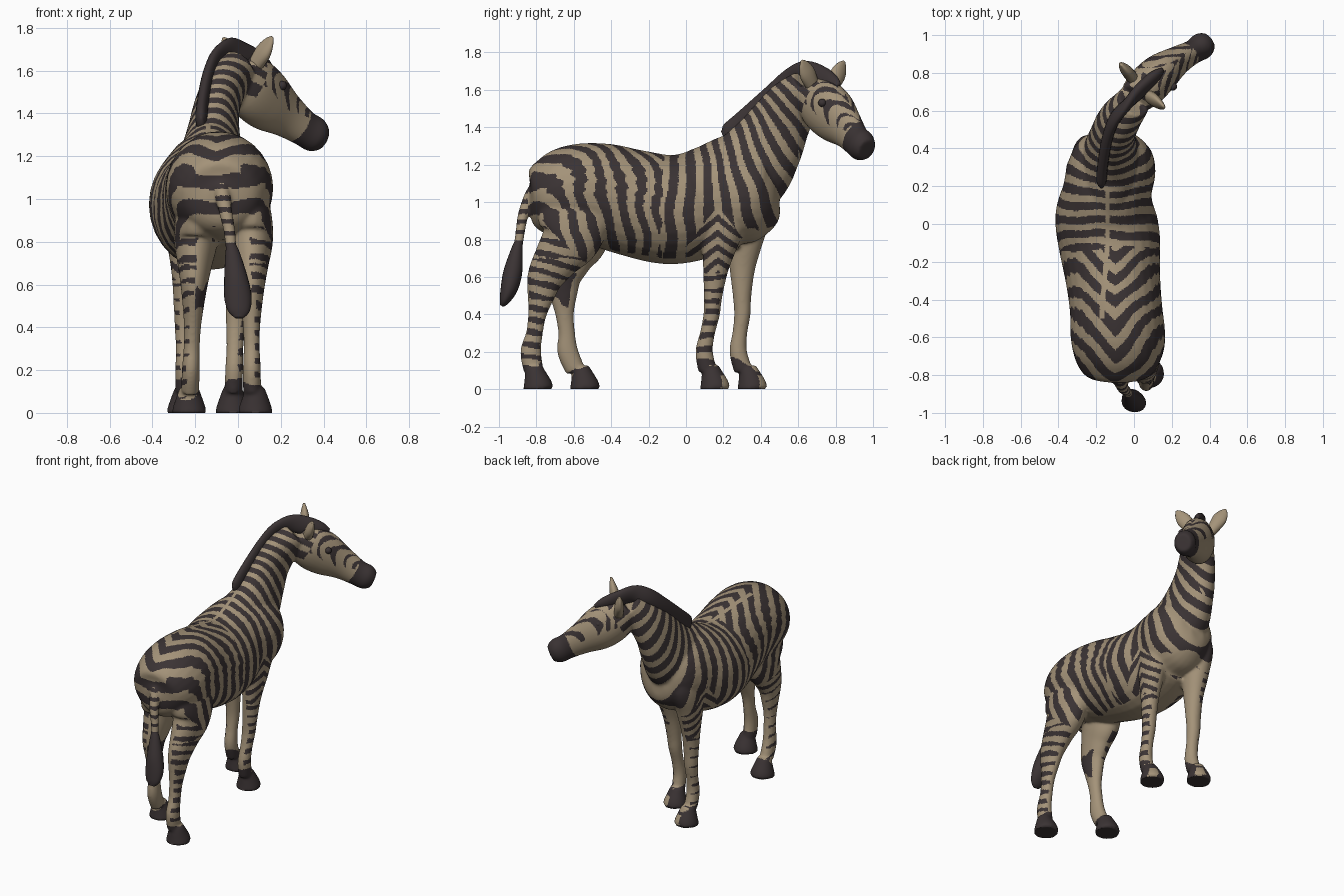
import bpy, bmesh
from math import sin, cos, pi, atan2, hypot
from mathutils import Vector, noise

cube = bpy.data.objects.get("Cube")
if cube:
    bpy.data.objects.remove(cube)


def material(name, rgb):
    m = bpy.data.materials.new(name)
    m.use_nodes = True
    m.diffuse_color = (*rgb, 1)
    m.node_tree.nodes["Principled BSDF"].inputs["Base Color"].default_value = (*rgb, 1)
    return m


TAN = material("tan coat", (0.37, 0.29, 0.19))
DARK = material("dark stripe", (0.043, 0.033, 0.034))


def spline(sections, steps):
    """Catmull-Rom through sections of (x, y, z, half width, half depth)."""
    p = [Vector(s) for s in sections]
    out = []
    for i in range(len(p) - 1):
        a, b, c, d = p[max(i - 1, 0)], p[i], p[i + 1], p[min(i + 2, len(p) - 1)]
        for k in range(steps):
            t = k / steps
            out.append((b * 2 + (c - a) * t + (a * 2 - b * 5 + c * 4 - d) * t ** 2
                        + (b * 3 - a - c * 3 + d) * t ** 3) * 0.5)
    return out + [p[-1]]


def loft(bm, sections, across=(1, 0, 0), steps=5, sides=28):
    """Skin elliptical rings along a path and close both ends."""
    path = spline(sections, steps)
    rings = []
    for i, s in enumerate(path):
        tangent = (path[min(i + 1, len(path) - 1)].xyz - path[max(i - 1, 0)].xyz).normalized()
        side = Vector(across)
        side = (side - tangent * side.dot(tangent)).normalized()
        up = side.cross(tangent)
        w, d = max(s[3], 0.004), max(s[4], 0.004)
        angles = [2 * pi * k / sides for k in range(sides)]
        rings.append([bm.verts.new(s.xyz + side * w * cos(a) + up * d * sin(a)) for a in angles])
    for r, q in zip(rings, rings[1:]):
        for k in range(sides):
            j = (k + 1) % sides
            bm.faces.new((r[k], r[j], q[j], q[k]))
    bm.faces.new(rings[0])
    bm.faces.new(rings[-1])


def finish(name, bm, mats):
    bmesh.ops.recalc_face_normals(bm, faces=bm.faces)
    me = bpy.data.meshes.new(name)
    bm.to_mesh(me)
    bm.free()
    for m in mats:
        me.materials.append(m)
    ob = bpy.data.objects.new(name, me)
    bpy.context.scene.collection.objects.link(ob)
    me.shade_smooth()
    return ob


def part(name, sections, mat, across=(1, 0, 0)):
    bm = bmesh.new()
    loft(bm, sections, across, sides=20)
    return finish(name, bm, [mat])


body = bmesh.new()

# Torso, from rump to chest
loft(body, [(-.085, -.835, .99, .06, .08), (-.085, -.8, .995, .165, .165),
            (-.085, -.72, 1.02, .225, .22), (-.085, -.6, 1.05, .25, .257),
            (-.095, -.45, 1.04, .245, .275), (-.11, -.3, 1.0, .25, .285),
            (-.13, -.1, .96, .27, .292), (-.15, .05, .98, .267, .29),
            (-.14, .18, 1.02, .235, .295), (-.12, .3, 1.03, .235, .275),
            (-.12, .4, 1.01, .2, .23), (-.12, .47, 1.0, .13, .15), (-.12, .5, 1.0, .05, .06)])

# Neck
loft(body, [(-.14, .15, 1.05, .17, .26), (-.125, .33, 1.17, .155, .235),
            (-.115, .43, 1.3, .125, .2), (-.1, .5, 1.42, .108, .168),
            (-.06, .57, 1.53, .1, .14), (0, .65, 1.62, .09, .1)])

# Head
HEAD_SIDE = Vector((.65, -.76, 0))
AXIS = Vector((.67, .54, -.51)).normalized()
BROW = Vector((.06, .72, 1.53))
HEAD_UP = HEAD_SIDE.cross(AXIS).normalized()
loft(body, [(0, .66, 1.6, .085, .09), (.06, .72, 1.53, .108, .145), (.135, .795, 1.46, .105, .146),
            (.228, .863, 1.39, .078, .108), (.31, .91, 1.33, .064, .087),
            (.36, .943, 1.3, .072, .084), (.395, .967, 1.28, .052, .058)], HEAD_SIDE)

# Legs and hooves: (y, z, half width, half depth) per section
HIND = [(-.56, 1.14, .03, .08), (-.58, 1.0, .08, .17), (-.6, .9, .1, .192), (-.62, .8, .102, .162),
        (-.69, .7, .082, .125), (-.75, .6, .064, .1),
        (-.775, .5, .05, .074), (-.795, .4, .04, .05), (-.81, .3, .038, .045),
        (-.83, .2, .042, .056), (-.815, .1, .042, .053)]
FORE = [(.24, 1.14, .03, .07), (.22, .98, .08, .14), (.19, .82, .083, .105), (.16, .65, .06, .07),
        (.145, .5, .05, .05), (.137, .4, .045, .044), (.115, .3, .04, .04),
        (.097, .2, .042, .047), (.115, .1, .042, .05)]
for rows, hoof_y, x_low, x_high, reach, rate in (
        (HIND, -.79, .066, .06, 0, 0), (HIND, -.79, -.228, -.19, .25, .26),
        (FORE, .155, -.025, .01, 0, 0), (FORE, .155, -.252, -.25, .2, .09)):
    loft(body, [(x_low + (x_high - x_low) * z, y + reach - rate * z, z, w, d) for y, z, w, d in rows])
    hx = x_low + (.015 if x_high > 0.05 else 0)
    loft(body, [(hx, hoof_y + reach + dy, z, w, w) for dy, z, w in (
        (0, 0, .081), (-.003, .025, .077), (-.015, .08, .058), (-.022, .12, .043))])

# Tail stem
loft(body, [(-.085, -.74, 1.09, .03, .03), (-.08, -.81, 1.065, .036, .036), (-.06, -.865, .95, .032, .03),
            (-.04, -.885, .85, .028, .026), (-.03, -.9, .74, .026, .024)])

zebra = finish("striped_body", body, [TAN, DARK])

# Fuse the parts into one skin and soften the joins
bpy.context.view_layer.objects.active = zebra
zebra.select_set(True)
fuse = zebra.modifiers.new("fuse", "REMESH")
fuse.mode = "VOXEL"
fuse.voxel_size = 0.007
fuse.use_smooth_shade = True
soft = zebra.modifiers.new("soften", "SMOOTH")
soft.factor = 0.5
soft.iterations = 20
for mod in ("fuse", "soften"):
    bpy.ops.object.modifier_apply(modifier=mod)


def wave(phase, duty):
    return sin(2 * pi * phase) > cos(pi * duty)


def is_dark(p, n):
    """Coat pattern: arcs on the haunch, a fan over barrel and neck, bands on the legs."""
    x, y, z = p
    wob = noise.noise(p * 5)
    fine = noise.noise(p * 14)
    # muzzle and face
    rel = p - BROW
    u, v = rel.dot(AXIS), rel.dot(HEAD_UP)
    if y > .6 and z > 1.15 and u > -.01:
        if u > .33 + .03 * wob:
            return True
        if v < .06 * wob:
            return False
        return wave((abs(rel.dot(HEAD_SIDE)) + u * .6 + v * .4) / .045 + wob * .6, .32 + .6 * fine)
    # tail
    if y < -.845 and z > .68:
        return z < .78 or wave(z / .055, .42)
    hind = y < -.3
    side = 1 if x > (-.075 if hind else -.13) else -1
    outward = n.x * side
    # hooves
    if z < .125 + .07 * wob + .03 * n.y * (1 if hind else -1):
        return not (not hind and z < .075 and n.y > .5 and n.x > .1)
    # legs
    if z < .62 or (hind and z < .87 - .9 * max(0, y + .75)):
        # dark patch inside the right hock
        if hind and side < 0 and outward < -.2 and n.y < .35 and abs(z - .53) < .06 + .05 * fine:
            return True
        need = .4 if z < .55 else -.1
        if outward < need + .4 * fine:
            return False
        slant = -.25 * (y + .7) if hind else 0
        full = .44 if side > 0 or z > .6 else .24
        return wave((z - slant) / (.065 if z < .7 else .085) + wob * .35, full + .3 * fine)
    # belly, brisket and inner thighs
    if n.z < (-.86 if y < .15 else -.65) + .1 * wob or (z < .8 and outward < -.1):
        return False
    # chevrons above the forelegs
    mid = .17 if side > 0 else .27
    if z + abs(y - mid) * 1.3 < .98 and y > 0:
        return outward > 0 and wave((z + abs(y - mid) * .8) / .075 + wob * .2, .48)
    # pale line down the back
    if n.z > .6 and -.5 < y < .17 and abs(x + .14 - .08 * min(0, y + .1)) < .013:
        return False
    if y < -.13 + .03 * wob:
        haunch = hypot((y + .85) * 1.35, z - .7) - .75 * abs(x + .1) * max(n.z, 0)
        return wave(haunch / .118 + wob * .35, .53)
    return wave(atan2(y, 2.1 - z) * 11.5 + wob * .3, .55)


for v in zebra.data.vertices:
    v.co.z = max(v.co.z, 0)
    if v.co.z < .008:
        v.co.z = 0
for f in zebra.data.polygons:
    f.material_index = int(is_dark(f.center, f.normal))
zebra.data.shade_smooth()

# Mane, running from withers to forelock
part("mane", [(-.172, .2, 1.35, .012, .03), (-.172, .235, 1.37, .027, .055), (-.165, .32, 1.445, .028, .055),
              (-.14, .46, 1.57, .028, .055), (-.1, .56, 1.66, .028, .055), (-.03, .64, 1.695, .03, .06),
              (.05, .725, 1.665, .034, .06), (.11, .78, 1.64, .03, .045), (.15, .815, 1.62, .012, .02)], DARK)

# Tail tuft
part("tail_tuft", [(-.035, -.893, .8, .018, .018), (-.025, -.905, .74, .035, .032), (-.01, -.925, .63, .055, .05),
                   (.0, -.945, .54, .064, .046), (.005, -.97, .475, .05, .028), (.005, -.985, .445, .02, .01)], DARK)

# Ears and eyes on both sides of the head
for label, root, tip, s in (("left", (.06, .69, 1.59), (.16, .62, 1.757), 1),
                            ("right", (-.005, .77, 1.59), (-.068, .845, 1.753), -1)):
    a, b = Vector(root), Vector(tip)
    rows = [(0, .03, .03), (.3, .042, .032), (.6, .048, .028), (.85, .032, .016), (1, .008, .006)]
    part(label + "_ear", [(*a.lerp(b, t), w, d) for t, w, d in rows], TAN, HEAD_SIDE)
    eye = bmesh.new()
    bmesh.ops.create_uvsphere(eye, u_segments=16, v_segments=10, radius=.022)
    finish(label + "_eye", eye, [DARK]).location = BROW + AXIS * .1 + HEAD_UP * .06 + HEAD_SIDE * .086 * s
